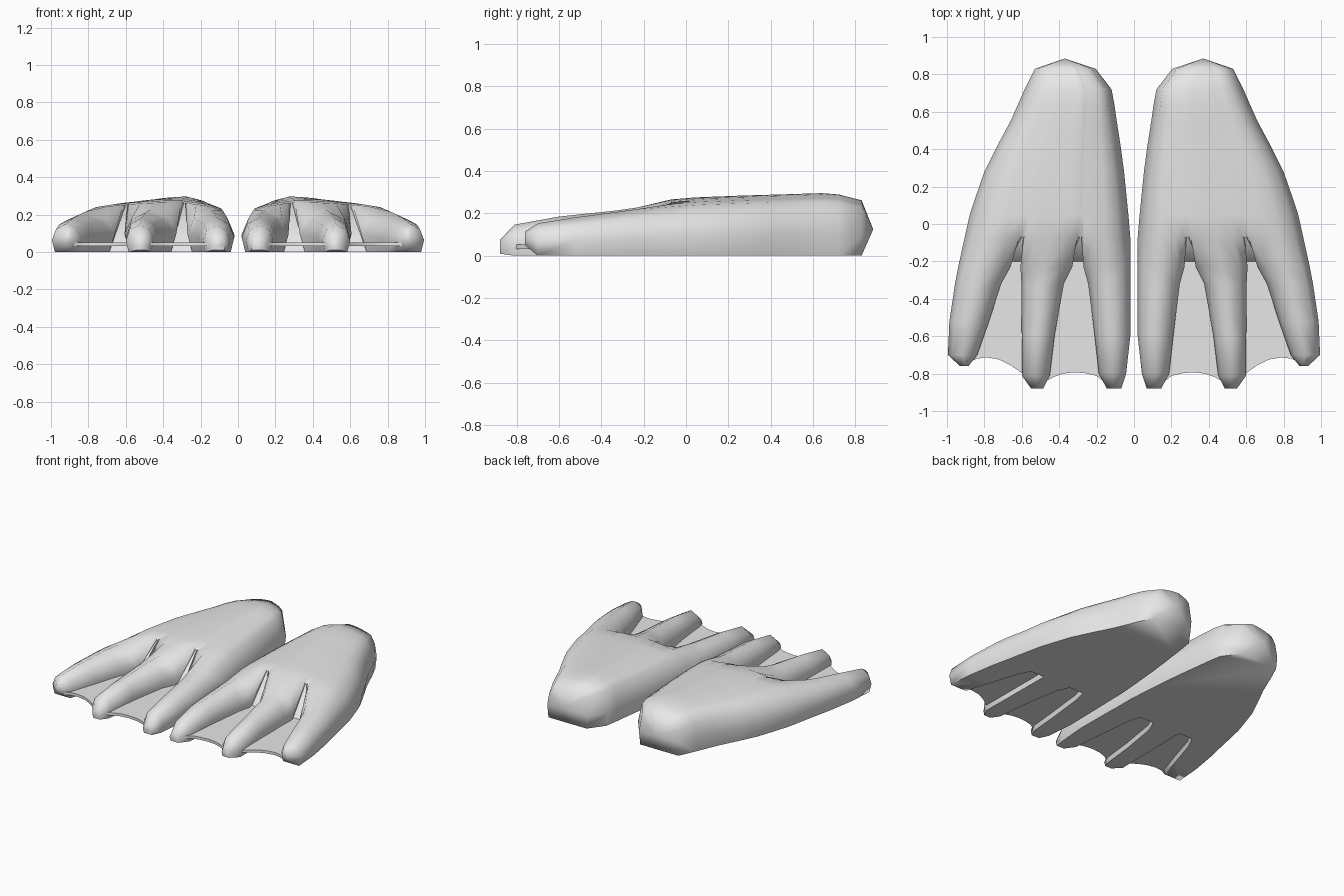
import bpy, bmesh, math

cube = bpy.data.objects.get("Cube")
if cube:
    bpy.data.objects.remove(cube, do_unlink=True)

# One plain grey for everything
grey = bpy.data.materials.new("light_grey")
grey.use_nodes = True
grey.diffuse_color = (0.8, 0.8, 0.8, 1)
grey.node_tree.nodes["Principled BSDF"].inputs["Base Color"].default_value = (0.8, 0.8, 0.8, 1)

# Body cross-section: 21 columns (7 per toe), position across and height factor
ACROSS = [.03, 0, .07, .15, .23, .28, .295, .305, .32, .38, .475,
          .57, .63, .645, .655, .67, .76, .86, .95, 1, .97]
RISE = [0, .35, .84, .92, .96, .98, .985, .99, 1, 1, .99,
        .975, .96, .955, .95, .945, .92, .87, .68, .35, 0]

# Body rows, heel to toe roots: y, inner x, outer x, height
BODY = [(.83, .205, .53, .262), (.72, .12, .585, .29), (.64, .105, .62, .296),
        (.55, .092, .66, .293), (.42, .072, .73, .289), (.28, .053, .80, .285),
        (.15, .04, .845, .28), (.05, .03, .878, .276), (-.07, .02, .905, .266)]

# Toe cross-section: position across and height factor
TOE = [(.1, 0), (0, .42), (.14, .8), (.5, 1), (.86, .8), (1, .42), (.9, 0)]

# Toe rows, root to tip: y, inner x, outer x, underside z, top z
TOES = [
    [(-.23, .02, .27, 0, .224), (-.32, .02, .245, 0, .213), (-.6, .02, .21, 0, .185),
     (-.8, .042, .188, 0, .145), (-.88, .068, .145, .01, .075)],
    [(-.23, .33, .607, 0, .228), (-.32, .375, .602, 0, .215), (-.6, .425, .6, 0, .185),
     (-.81, .45, .6, 0, .147), (-.88, .485, .55, .01, .075)],
    [(-.23, .66, .94, 0, .22), (-.32, .71, .957, 0, .208), (-.52, .775, .987, 0, .182),
     (-.70, .838, .995, 0, .153), (-.76, .885, .93, .05, .115)],
]

# Web outlines in plan, with scalloped front edges
WEBS = {
    "inner_web": [(.22, -.2), (.16, -.845), (.2, -.812), (.26, -.798), (.32, -.793),
                  (.38, -.80), (.43, -.818), (.48, -.845), (.38, -.2)],
    "outer_web": [(.56, -.2), (.56, -.83), (.61, -.79), (.66, -.755), (.72, -.725),
                  (.79, -.713), (.84, -.72), (.89, -.745), (.72, -.2)],
}


def finish(bm, name, angle):
    bmesh.ops.remove_doubles(bm, verts=bm.verts, dist=1e-5)
    bmesh.ops.recalc_face_normals(bm, faces=bm.faces)
    mesh = bpy.data.meshes.new(name)
    bm.to_mesh(mesh)
    bm.free()
    mesh.materials.append(grey)
    obj = bpy.data.objects.new(name, mesh)
    bpy.context.collection.objects.link(obj)
    bpy.ops.object.select_all(action='DESELECT')
    obj.select_set(True)
    bpy.context.view_layer.objects.active = obj
    bpy.ops.object.shade_smooth_by_angle(angle=math.radians(angle))


def build_foot(name, side):
    bm = bmesh.new()

    def add(x, y, z):
        return bm.verts.new((side * x, y, z))

    # Heel to toe roots
    heel = add(.37, .885, .125)
    rows = [[add(l + f * (r - l), y, h * k) for f, k in zip(ACROSS, RISE)]
            for y, l, r, h in BODY]
    # Toes continue the same columns
    for i in range(5):
        row = []
        for toe in TOES:
            y, l, r, z0, h = toe[i]
            row += [add(l + f * (r - l), y, z0 + k * (h - z0)) for f, k in TOE]
        rows.append(row)

    # Rounded heel
    first = rows[0]
    for c in range(21):
        bm.faces.new((heel, first[c], first[(c + 1) % 21]))

    # Upper skin; the strips between toes stop at the notches
    n = len(BODY)
    for i in range(len(rows) - 1):
        a, b = rows[i], rows[i + 1]
        for c in range(20):
            if c in (6, 13) and i >= n:
                continue
            bm.faces.new((a[c], a[c + 1], b[c + 1], b[c]))

    # Sole, toe undersides and toe tips
    bm.faces.new([r[0] for r in rows[:n + 1]]
                 + [rows[n][c] for c in (6, 7, 13, 14)]
                 + [r[20] for r in reversed(rows[:n + 1])])
    for t in (0, 7, 14):
        for a, b in zip(rows[n:], rows[n + 1:]):
            bm.faces.new((a[t], a[t + 6], b[t + 6], b[t]))
        bm.faces.new(rows[-1][t:t + 7])
    finish(bm, name, 70)


def build_web(name, side, outline):
    bm = bmesh.new()
    face = bm.faces.new([bm.verts.new((side * x, y, .033)) for x, y in outline])
    up = bmesh.ops.extrude_face_region(bm, geom=[face], use_keep_orig=True)
    for v in up["geom"]:
        if isinstance(v, bmesh.types.BMVert):
            v.co.z = .052
    finish(bm, name, 30)


for label, side in (("left", 1), ("right", -1)):
    build_foot(label + "_foot", side)
    for web, outline in WEBS.items():
        build_web(label + "_" + web, side, outline)
